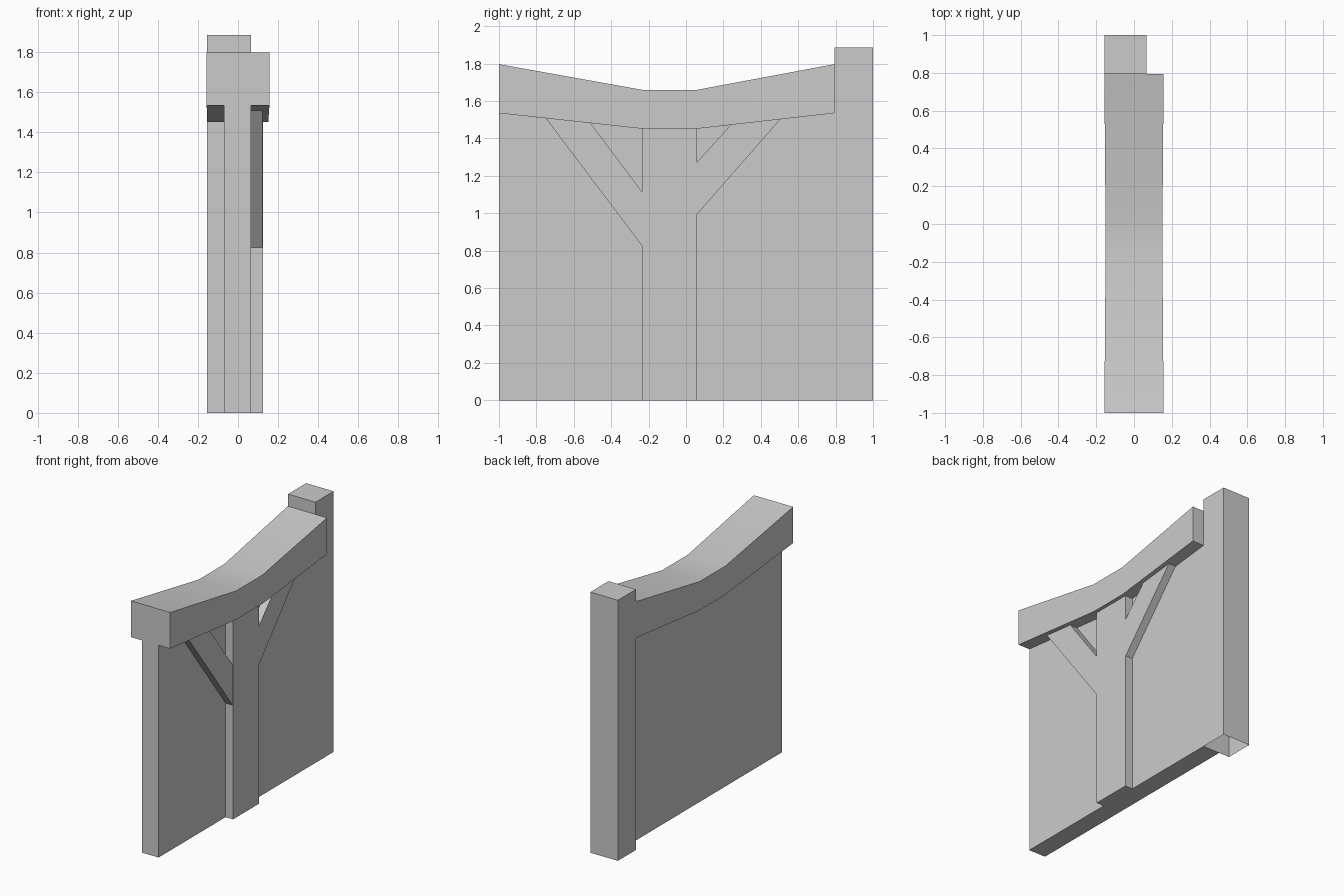
import bpy
import bmesh
import math

cube = bpy.data.objects.get("Cube")
if cube:
    bpy.data.objects.remove(cube, do_unlink=True)

grey = bpy.data.materials.new("plain grey")
grey.use_nodes = True
GREY = (0.6, 0.6, 0.6, 1)
grey.diffuse_color = GREY
grey.node_tree.nodes["Principled BSDF"].inputs["Base Color"].default_value = GREY


def finish(name, bm):
    bmesh.ops.recalc_face_normals(bm, faces=bm.faces)
    mesh = bpy.data.meshes.new(name)
    bm.to_mesh(mesh)
    bm.free()
    mesh.materials.append(grey)
    obj = bpy.data.objects.new(name, mesh)
    bpy.context.collection.objects.link(obj)
    return obj


def extrude_profile(name, profile, x0, x1):
    """Side profile of (y, z) points carried from x0 to x1."""
    bm = bmesh.new()
    face = bm.faces.new([bm.verts.new((x0, y, z)) for y, z in profile])
    moved = bmesh.ops.extrude_face_region(bm, geom=[face])["geom"]
    verts = [v for v in moved if isinstance(v, bmesh.types.BMVert)]
    bmesh.ops.translate(bm, verts=verts, vec=(x1 - x0, 0, 0))
    return finish(name, bm)


def box(name, x0, x1, y0, y1, z0, z1, open_bottom=False):
    obj = extrude_profile(name, [(y0, z0), (y1, z0), (y1, z1), (y0, z1)], x0, x1)
    if open_bottom:
        bm = bmesh.new()
        bm.from_mesh(obj.data)
        down = [f for f in bm.faces if f.normal.z < -0.9]
        bmesh.ops.delete(bm, geom=down, context="FACES_ONLY")
        bm.to_mesh(obj.data)
        bm.free()
    return obj


WALL_L, WALL_R = -0.07, 0.065
FRONT, MID_A, MID_B, BACK = -1.0, -0.235, 0.06, 0.793

# Wall panel, its top edge following the underside of the beam
underside = [(BACK, 1.535), (MID_B, 1.452), (MID_A, 1.452), (FRONT, 1.535)]
extrude_profile("wall_panel", [(FRONT, 0), (BACK, 0)] + underside, WALL_L, WALL_R)

# Sagging top beam, a little narrower at its middle
bm = bmesh.new()
rings = []
for y, half, low, high in ((FRONT, 0.157, 1.535, 1.797), (MID_A, 0.151, 1.452, 1.66),
                           (MID_B, 0.151, 1.452, 1.66), (BACK, 0.157, 1.535, 1.797)):
    rings.append([bm.verts.new((sx * half, y, z))
                  for sx, z in ((-1, low), (1, low), (1, high), (-1, high))])
for a, b in zip(rings, rings[1:]):
    for i in range(4):
        j = (i + 1) % 4
        bm.faces.new((a[i], a[j], b[j], b[i]))
bm.faces.new(rings[0])
bm.faces.new(rings[-1])
beam = finish("top_beam", bm)
bpy.ops.object.select_all(action="DESELECT")
beam.select_set(True)
bpy.context.view_layer.objects.active = beam
bpy.ops.object.shade_smooth_by_angle(angle=math.radians(30))

# Tall end post and the shallow middle post
box("end_post", -0.155, WALL_R, BACK, 1.0, 0, 1.885, open_bottom=True)
box("middle_post", WALL_R - 0.01, 0.125, MID_A, MID_B, 0, 1.46)

# Slanted braces from the middle post up to the beam
extrude_profile("front_brace", [(MID_A, 0.825), (MID_A, 1.115), (-0.51, 1.482), (-0.75, 1.508)],
                WALL_R - 0.005, 0.122)
extrude_profile("back_brace", [(MID_B, 0.995), (MID_B, 1.275), (0.24, 1.473), (0.505, 1.503)],
                WALL_R - 0.005, 0.122)
